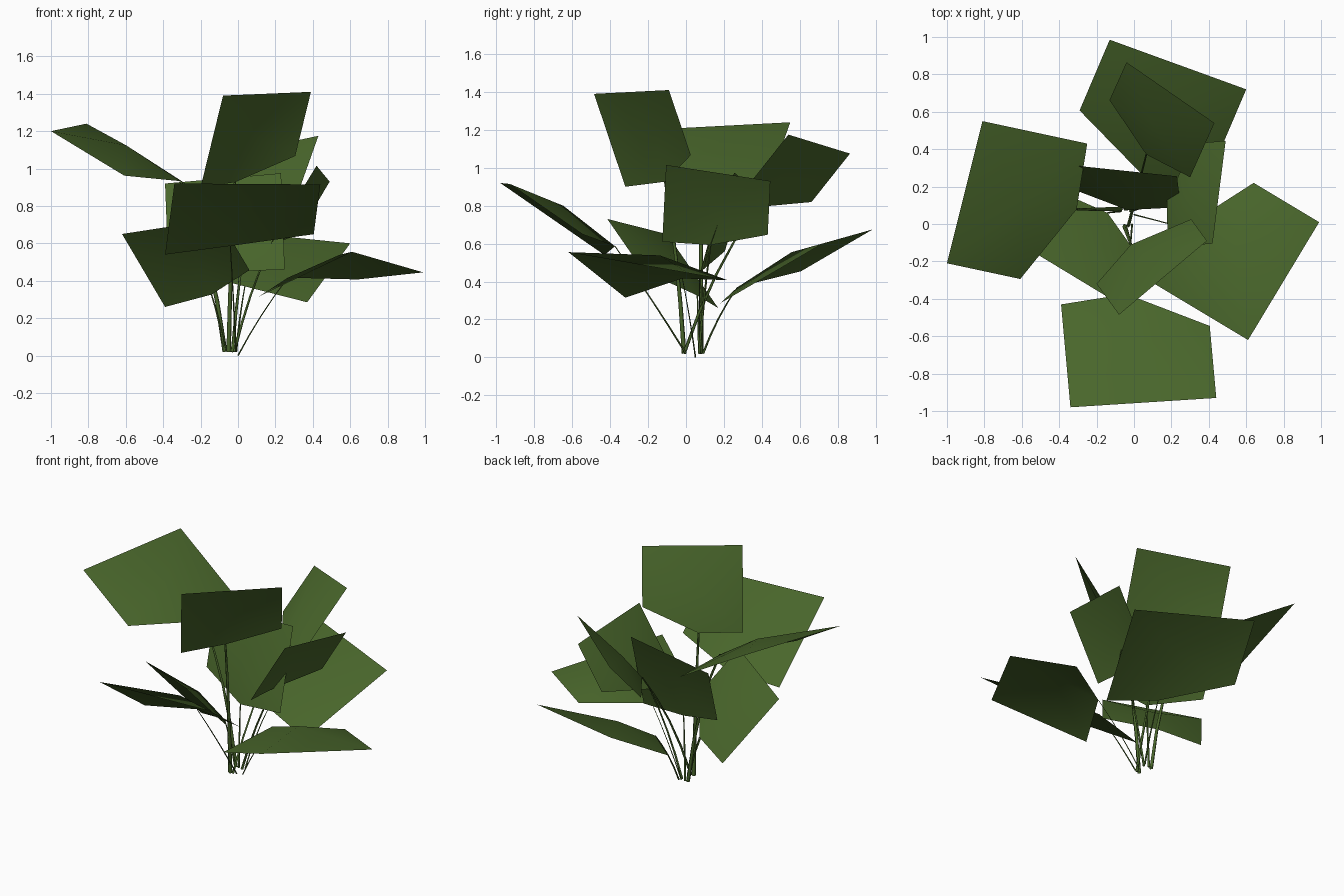
import bpy
from mathutils import Vector

if "Cube" in bpy.data.objects:
    bpy.data.objects.remove(bpy.data.objects["Cube"])

green = bpy.data.materials.new("leaf green")
green.diffuse_color = (0.066, 0.132, 0.024, 1)
green.use_nodes = True
green.node_tree.nodes["Principled BSDF"].inputs["Base Color"].default_value = green.diffuse_color

# Shared leaf card: (across, towards stem, dome height); last point is the raised centre
CARD = [(0, 0, 0), (1, 0, 0), (1, .70, 0), (.45, 1.0, .075), (0, 1, 0), (.5, .48, .10)]

# Each leaf: two tip corners, one stem-side corner, stem foot, stem radius, stem bend
LEAVES = {
    "front_leaf":       ((-.34, -.98, .92), (.44, -.93, .915), (-.39, -.43, .54), (-.01, .00, .02), .005, .1),
    "left_leaf":        ((-.81, .55, 1.24), (-1.0, -.21, 1.20), (-.25, .43, .90), (-.07, .08, .02), .013, 1),
    "right_leaf":       ((.61, -.62, .555), (.99, .01, .445), (.11, -.32, .315), (.00, .05, 0), .004, .3),
    "back_low_leaf":    ((.60, .72, .60), (-.13, .985, .675), (.37, .18, .285), (-.01, .09, .02), .006, .5),
    "back_high_leaf":   ((.43, .54, 1.175), (-.04, .865, 1.075), (.30, .25, .81), (-.03, -.01, .02), .009, .6),
    "centre_back_leaf": ((.23, .255, .975), (-.39, .32, .92), (.25, .09, .46), (-.05, .08, .02), .008, .6),
    "top_leaf":         ((-.08, -.485, 1.39), (.39, -.09, 1.41), (-.20, -.32, .90), (-.05, -.01, .02), .013, .8),
    "right_high_leaf":  ((.42, -.105, 1.015), (.49, .445, .93), (.18, -.125, .61), (-.02, .07, .02), .008, .5),
    "front_left_leaf":  ((-.62, -.10, .65), (-.10, -.415, .73), (-.39, .17, .26), (-.07, .07, .02), .007, .5),
}
# Upward curl of single card points
CURL = {"right_leaf": {2: .13, 3: .10, 5: .085}}


def make_leaf(name, t1, t2, b1):
    """Fit the domed card to three corners; returns the stem joint."""
    o = Vector(t1)
    u, v = Vector(t2) - o, Vector(b1) - o
    n = u.cross(v).normalized() * u.length
    pts = [o + u * a + v * b + n * h for a, b, h in CARD]
    for i, dz in CURL.get(name, {}).items():
        pts[i].z += dz
    me = bpy.data.meshes.new(name)
    me.from_pydata(pts, [], [(i, (i + 1) % 5, 5) for i in range(5)])
    me.materials.append(green)
    me.shade_smooth()
    bpy.context.collection.objects.link(bpy.data.objects.new(name, me))
    return pts[3]


def make_stem(name, foot, joint, thick, bend):
    """Tapered four-sided tube rising steeply, then bending out to the leaf."""
    a, c = Vector(foot), joint
    mid = a + (c - a) * (.5 - .2 * bend)
    mid.z = a.z + (c.z - a.z) * (.5 + .12 * bend)
    steps = 5
    cu = bpy.data.curves.new(name, 'CURVE')
    cu.dimensions = '3D'
    cu.bevel_depth = 1
    cu.bevel_resolution = 0
    sp = cu.splines.new('POLY')
    sp.points.add(steps - 1)
    for i, p in enumerate(sp.points):
        t = i / (steps - 1)
        q = a * (1 - t) ** 2 + mid * (2 * t * (1 - t)) + c * t * t
        p.co = (*q, 1)
        p.radius = thick * (1 - .5 * t)
    cu.materials.append(green)
    ob = bpy.data.objects.new(name, cu)
    bpy.context.collection.objects.link(ob)
    bpy.ops.object.select_all(action='DESELECT')
    ob.select_set(True)
    bpy.context.view_layer.objects.active = ob
    bpy.ops.object.convert(target='MESH')


for leaf, (t1, t2, b1, foot, thick, bend) in LEAVES.items():
    joint = make_leaf(leaf, t1, t2, b1)
    make_stem(leaf.replace("leaf", "stem"), foot, joint, thick, bend)
